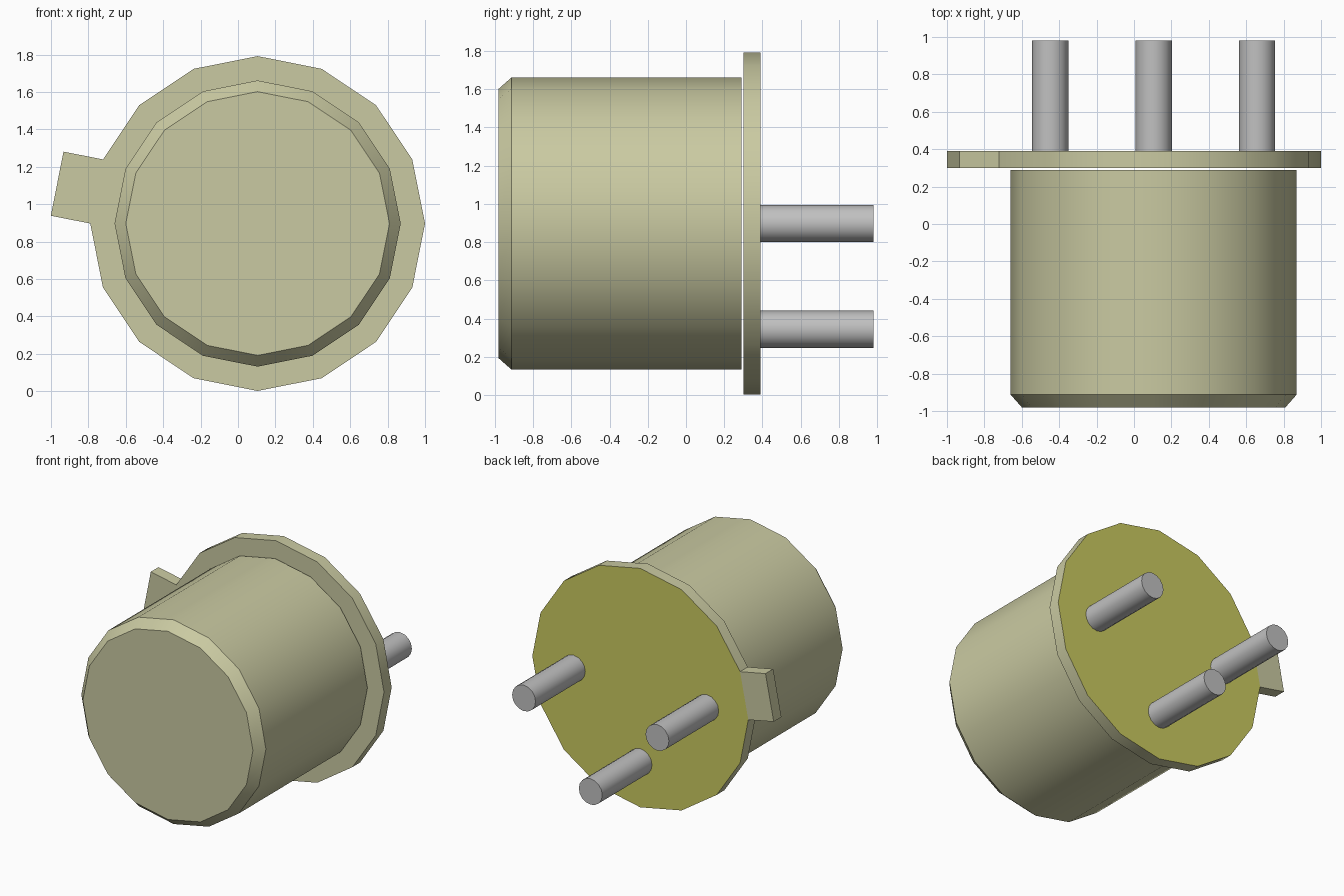
import bpy
import bmesh
from math import cos, sin, pi, radians
from mathutils import Vector

cube = bpy.data.objects.get("Cube")
if cube:
    bpy.data.objects.remove(cube, do_unlink=True)

SIDES = 16
CX, CZ = 0.105, 0.897


def material(name, rgb):
    m = bpy.data.materials.new(name)
    m.use_nodes = True
    m.diffuse_color = (*rgb, 1)
    m.node_tree.nodes["Principled BSDF"].inputs["Base Color"].default_value = (*rgb, 1)
    return m


cream = material("cream", (0.59, 0.59, 0.36))
olive = material("olive", (0.59, 0.585, 0.115))
grey = material("grey metal", (0.53, 0.53, 0.53))


def finish(name, bm, mats):
    bmesh.ops.recalc_face_normals(bm, faces=bm.faces)
    mesh = bpy.data.meshes.new(name)
    bm.to_mesh(mesh)
    bm.free()
    for m in mats:
        mesh.materials.append(m)
    ob = bpy.data.objects.new(name, mesh)
    bpy.context.collection.objects.link(ob)
    bpy.ops.object.select_all(action="DESELECT")
    ob.select_set(True)
    bpy.context.view_layer.objects.active = ob
    bpy.ops.object.shade_smooth_by_angle(angle=radians(30))
    return ob


def turned(profile, x, z):
    """Capped solid along y from (radius, y) rings."""
    bm = bmesh.new()
    rings = []
    for r, y in profile:
        rings.append([bm.verts.new((x + r * cos(2 * pi * i / SIDES), y,
                                    z + r * sin(2 * pi * i / SIDES)))
                      for i in range(SIDES)])
    for a, b in zip(rings, rings[1:]):
        for i in range(SIDES):
            j = (i + 1) % SIDES
            bm.faces.new((a[i], a[j], b[j], b[i]))
    bm.faces.new(rings[0])
    bm.faces.new(rings[-1])
    return bm


# Can with a chamfered front rim
finish("can_body", turned([(0.705, -0.98), (0.765, -0.912), (0.765, 0.29)], CX, CZ), [cream])

# Base flange with an olive rear face and a locating tab pulled from one side
bm = turned([(0.895, 0.30), (0.895, 0.391)], CX, CZ)
bmesh.ops.recalc_face_normals(bm, faces=bm.faces)
for f in bm.faces:
    f.material_index = 1 if f.normal.y > 0.9 else 0
angle = 2 * pi * 7.5 / SIDES
out = Vector((cos(angle), 0, sin(angle)))
side = max(bm.faces, key=lambda f: f.normal.dot(out))
tab = bmesh.ops.extrude_face_region(bm, geom=[side])
bmesh.ops.translate(bm, vec=out * 0.215,
                    verts=[v for v in tab["geom"] if isinstance(v, bmesh.types.BMVert)])
if side.is_valid:
    bm.faces.remove(side)
finish("base_flange", bm, [cream, olive])

# Three lead pins on a circle
for name, a in (("left_pin", 0), ("right_pin", pi), ("lower_pin", -pi / 2)):
    x, z = CX + 0.553 * cos(a), CZ + 0.553 * sin(a)
    finish(name, turned([(0.097, 0.391), (0.097, 0.98)], x, z), [grey])
